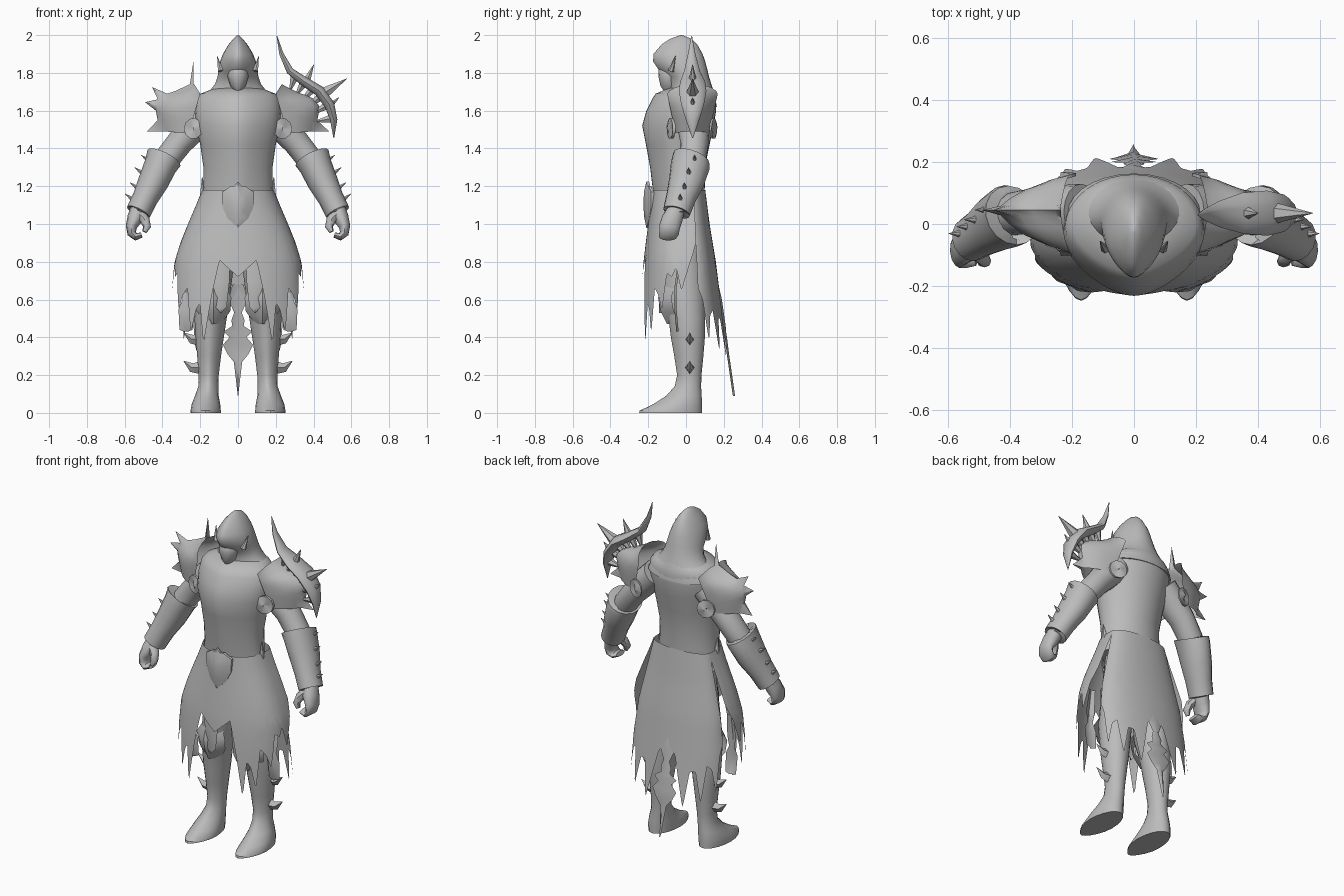
import bpy, bmesh, math
from mathutils import Vector

grey = bpy.data.materials.new("plain grey")
grey.diffuse_color = (0.5, 0.5, 0.5, 1)


def lerp_table(table, t):
    """Interpolate rows of (key, values...) at key t."""
    rows = sorted(table)
    if t <= rows[0][0]:
        return rows[0][1:]
    for a, b in zip(rows, rows[1:]):
        if t <= b[0]:
            f = (t - a[0]) / (b[0] - a[0])
            return tuple(p + (q - p) * f for p, q in zip(a[1:], b[1:]))
    return rows[-1][1:]


def grid(name, rows, closed=False, caps=False):
    """Skin rows of points into a surface."""
    bm = bmesh.new()
    vs = [[bm.verts.new(p) for p in r] for r in rows]
    n = len(rows[0])
    for a, b in zip(vs, vs[1:]):
        for i in range(n if closed else n - 1):
            j = (i + 1) % n
            bm.faces.new((a[i], a[j], b[j], b[i]))
    if caps:
        bm.faces.new(vs[0])
        bm.faces.new(vs[-1])
    bmesh.ops.remove_doubles(bm, verts=bm.verts, dist=0.0004)
    bmesh.ops.recalc_face_normals(bm, faces=bm.faces)
    me = bpy.data.meshes.new(name)
    bm.to_mesh(me)
    bm.free()
    me.materials.append(grey)
    ob = bpy.data.objects.new(name, me)
    bpy.context.collection.objects.link(ob)
    return ob


def body(name, sections, pinch=0.2, n=28):
    """Stack of level rings: (z, centre x, half width, front y, back y)."""
    rows = []
    for z, cx, rx, yf, yb in sections:
        ring = []
        for i in range(n):
            a = 2 * math.pi * i / n
            c, s = math.cos(a), math.sin(a)
            x = rx * c * (1 - pinch * max(0, -s) ** 2)
            ring.append((cx + x, (yf + yb) / 2 + (yb - yf) / 2 * s, z))
        rows.append(ring)
    return grid(name, rows, True, True)


def tube(name, pts, n=12):
    """Tube along (x, y, z, radius along y, other radius)."""
    rows = []
    for i, p in enumerate(pts):
        a, b = pts[max(0, i - 1)], pts[min(len(pts) - 1, i + 1)]
        d = (Vector(b[:3]) - Vector(a[:3])).normalized()
        u = Vector((0, 1, 0))
        u = (u - d * d.dot(u)).normalized()
        v = d.cross(u)
        rows.append([Vector(p[:3]) + u * p[3] * math.cos(t) + v * p[4] * math.sin(t)
                     for t in (2 * math.pi * k / n for k in range(n))])
    return grid(name, rows, True, True)


def spike(name, base, tip, r, n=6):
    tube(name, [(*base, r, r), (*tip, 0.001, 0.001)], n)


def strip(name, cx, rows):
    """Hanging plate from (z, half width, y) with a raised middle."""
    grid(name, [[(cx - w, y, z), (cx, y + (0.012 if y > 0 else -0.012), z), (cx + w, y, z)]
                for z, w, y in rows])


def skirt(name, side, span, hem, shape, square):
    """Ragged cloth wrapped round one side; hem is (angle, z)."""
    cols = []
    steps = int(span / 1.5)
    for i in range(-steps, steps + 1):
        deg = span * i / steps
        low = lerp_table(hem, abs(deg))[0]
        a = math.radians(deg)
        col = []
        for k in range(13):
            z = 1.18 + (low - 1.18) * k / 12
            rx, ry = lerp_table(shape, z)
            c = math.cos(a)
            col.append((rx * math.sin(a), side * ry * math.copysign(abs(c) ** square, c), z))
        cols.append(col)
    grid(name, cols)


# Torso and hood
body("torso", [(1.08, 0, .19, -.16, .09), (1.2, 0, .183, -.178, .1), (1.3, 0, .183, -.19, .1),
               (1.42, 0, .2, -.212, .125), (1.52, 0, .222, -.232, .145), (1.6, 0, .228, -.21, .16),
               (1.66, 0, .222, -.18, .16), (1.69, 0, .198, -.16, .152), (1.72, 0, .12, -.09, .14)], .32, 36)
body("hood", [(1.62, 0, .215, -.1, .163), (1.67, 0, .195, -.09, .155), (1.705, 0, .15, -.085, .145),
              (1.74, 0, .122, -.09, .134), (1.78, 0, .108, -.105, .122),
              (1.81, 0, .104, -.14, .115), (1.86, 0, .095, -.174, .102), (1.9, 0, .08, -.172, .088),
              (1.95, 0, .05, -.13, .06), (1.98, 0, .025, -.085, .03), (2.0, 0, .003, -.03, -.02)], .35)
body("face_mask", [(1.7, 0, .015, -.115, -.05), (1.73, 0, .04, -.135, -.04), (1.78, 0, .055, -.146, -.04),
                   (1.82, 0, .05, -.145, -.04), (1.85, 0, .02, -.12, -.05)], .1, 16)

# Skirt, front and back
skirt("front_skirt", -1, 100,
      [(0, .72), (17, .81), (24, .6), (31, .36), (35, .58), (39, .55), (45, .42), (50, .66), (57, .62),
       (63, .54), (69, .74), (76, .72), (81, .77), (87, .64), (92, .78), (100, .9)],
      [(1.18, .19, .182), (1.1, .222, .188), (1.0, .265, .2), (.9, .305, .213), (.8, .336, .225),
       (.65, .35, .235), (.35, .355, .245)], .8)
skirt("back_skirt", 1, 78,
      [(0, .62), (10, .58), (16, .44), (23, .28), (29, .5), (36, .5), (44, .32), (51, .54),
       (58, .52), (65, .38), (71, .6), (78, .66)],
      [(1.18, .192, .102), (1.0, .235, .125), (.8, .283, .158), (.6, .308, .183), (.3, .322, .224)], .65)
strip("back_tail", 0, [(.68, .03, .16), (.6, .05, .178), (.53, .02, .188), (.49, .035, .194), (.46, .03, .198),
                       (.43, .075, .2), (.4, .045, .205), (.36, .08, .21), (.31, .055, .216),
                       (.27, .022, .222), (.09, .001, .248)])

# Shield buckle
outline = [(-.085, 1.17), (-.06, 1.185), (-.04, 1.2), (-.02, 1.2), (0, 1.225), (.02, 1.2), (.04, 1.2), (.06, 1.185),
           (.085, 1.17), (.082, 1.09), (.055, 1.03), (0, .98), (-.055, 1.03), (-.082, 1.09)]
grid("belt_shield", [[(x * f, y + abs(x * f) * .3, 1.11 + (z - 1.11) * f) for x, z in outline]
                     for f, y in ((1, -.195), (1, -.21), (.55, -.222), (0.001, -.226))], True)

for s, side in ((1, "left"), (-1, "right")):
    def m(*p):
        return (p[0] * s, *p[1:])

    # Leg with boot and pointed toe
    body(side + "_leg", [(z, cx * s, rx, yf, yb) for z, cx, rx, yf, yb in (
        (1.05, .1, .08, -.1, .08), (.8, .11, .09, -.12, .09), (.62, .13, .088, -.125, .1),
        (.5, .145, .085, -.092, .1), (.4, .15, .075, -.08, .1), (.3, .153, .063, -.062, .092),
        (.2, .155, .053, -.047, .082), (.14, .157, .053, -.06, .08), (.09, .165, .063, -.105, .083),
        (.045, .17, .076, -.175, .085), (.012, .171, .08, -.245, .085), (0, .171, .08, -.248, .085))], .3, 20)
    grid(side + "_knee_guard", [[m(.13 + w * t, y + .07 * abs(t) ** 1.5, z) for t in (-1, -.5, 0, .5, 1)]
                                for z, w, y in ((.68, .06, -.125), (.61, .095, -.148), (.54, .09, -.135),
                                                (.47, .04, -.1))])
    for z in (.4, .25):
        tube(side + "_calf_spike", [(*m(.2, .02, z - .01), .026, .035), (*m(.245, .02, z - .01), .018, .024),
                                    (*m(.288, .02, z + .025), .001, .001)], 4)
    strip(side + "_thigh_plate", .275 * s, [(.8, .02, -.03), (.66, .03, -.05), (.6, .018, -.05),
                                            (.55, .04, -.05), (.44, .035, -.04), (.43, .01, -.04)])
    strip(side + "_inner_plate", .09 * s, [(.9, .05, -.12), (.7, .045, -.13), (.56, .03, -.13), (.53, .002, -.13)])
    spike(side + "_waist_point", m(.182, -.03, 1.15), m(.19, -.04, 1.25), .022)
    spike(side + "_hood_wing", m(.092, -.08, 1.81), m(.11, -.055, 1.89), .016)

    # Arm, bracer and its spikes
    tube(side + "_upper_arm", [(*m(*p), a, b) for *p, a, b in (
        (.17, .04, 1.58, .09, .08), (.24, .04, 1.51, .085, .08), (.31, .045, 1.43, .075, .07),
        (.38, .035, 1.34, .07, .068), (.43, .01, 1.25, .06, .06))], 16)
    tube(side + "_bracer", [(*m(*p), a, b) for *p, a, b in (
        (.4, .03, 1.33, .07, .06), (.392, .028, 1.35, .1, .097), (.41, .023, 1.31, .104, .087),
        (.45, .002, 1.22, .094, .08), (.49, -.026, 1.14, .08, .068), (.528, -.05, 1.062, .073, .066),
        (.528, -.05, 1.065, .045, .045))], 16)
    for x, z in ((.475, 1.335), (.51, 1.27), (.535, 1.19), (.56, 1.13)):
        spike(side + "_bracer_spike", m(x - .02, .05 - (x - .47) * .9, z - .012),
              m(x + .038, .05 - (x - .47) * .9, z + .03), .02)

    # Curled hand
    tube(side + "_palm", [(*m(*p), a, b) for *p, a, b in (
        (.525, -.05, 1.08, .045, .045), (.545, -.072, 1.03, .055, .042), (.565, -.087, .985, .055, .03),
        (.562, -.09, .95, .052, .024), (.54, -.095, .932, .048, .02), (.51, -.095, .942, .04, .014))], 12)
    tube(side + "_thumb", [(*m(*p), r, r) for *p, r in (
        (.52, -.08, 1.05, .03), (.492, -.105, 1.02, .026), (.482, -.12, .985, .021), (.495, -.125, .958, .012))], 8)

    # Shoulder shell: smooth cap whose rim carries flat spikes
    rim = [(.235, 1.74), (.25, 1.73), (.32, 1.695), (.365, 1.68), (.395, 1.665), (.415, 1.645), (.43, 1.625),
           (.428, 1.59), (.42, 1.55), (.405, 1.49)]
    tips = [(.235, 1.87), (.255, 1.74), (.33, 1.705), (.375, 1.69), (.455, 1.725), (.425, 1.66),
            (.492, 1.645), (.435, 1.6), (.425, 1.55), (.482, 1.49)]
    if s > 0:
        tips = rim[:-1] + tips[-1:]
    cols = []
    for i, ((x, z), tip) in enumerate(zip(rim, tips)):
        f = i / (len(rim) - 1)
        ix, iz = .2 + .06 * f, 1.69 - .21 * f
        front = []
        for yi in (-.1 + .045 * f, .168 - .045 * f):
            half = [(ix + (x - ix) * g, .045 + (yi - .045) * h, iz + (z - iz) * (g * 1.1 if 0 < g < 1 else g))
                    for g, h in ((0, 1), (.3, .92), (.6, .7), (.85, .4), (1, .15))]
            front = front + [(tip[0], .045, tip[1])] + half[::-1] if front else half
        cols.append([m(*p) for p in front])
    grid(side + "_shoulder_shell", cols)

    # Flat studs at the front and back of the shoulder
    disc = [(.05 * math.cos(k * math.pi / 5), .055 * math.sin(k * math.pi / 5)) for k in range(10)]
    for end, ys in (("front", (-.07, -.085, -.088)), ("back", (.14, .15, .153))):
        tilt = .3 if end == "front" else -.3
        grid(side + "_" + end + "_stud", [[m(.237 + u * f, y + u * tilt, 1.505 + w * f) for u, w in disc]
                                          for f, y in zip((1, 1, .01), ys)], True)

# Spiked crescent over the left shoulder
tube("crescent_guard", [(.206, .03, 1.995, .002, .002), (.23, .03, 1.9, .02, .012), (.275, .032, 1.81, .042, .02),
                        (.35, .035, 1.755, .066, .026), (.43, .035, 1.705, .073, .03), (.485, .035, 1.63, .06, .028),
                        (.507, .035, 1.55, .035, .02), (.507, .035, 1.455, .002, .002)], 10)
for base, tip, r in (((.36, .035, 1.75), (.402, .035, 1.845), .025), ((.45, .035, 1.69), (.577, .035, 1.77), .036),
                     ((.49, .035, 1.63), (.535, .035, 1.67), .018)):
    spike("crescent_spike", base, tip, r)
for k in range(6):
    x, z = lerp_table([(0, .3, 1.78), (2, .4, 1.72), (4, .475, 1.63), (5, .5, 1.56)], k)
    spike("crescent_rib", (x, .035, z), (.27 + .025 * k, .035, 1.69 - .03 * k), .026)

# Smooth shading with crisp edges
bpy.ops.object.select_all(action='SELECT')
bpy.context.view_layer.objects.active = bpy.context.selected_objects[0]
bpy.ops.object.shade_smooth_by_angle(angle=math.radians(45))
